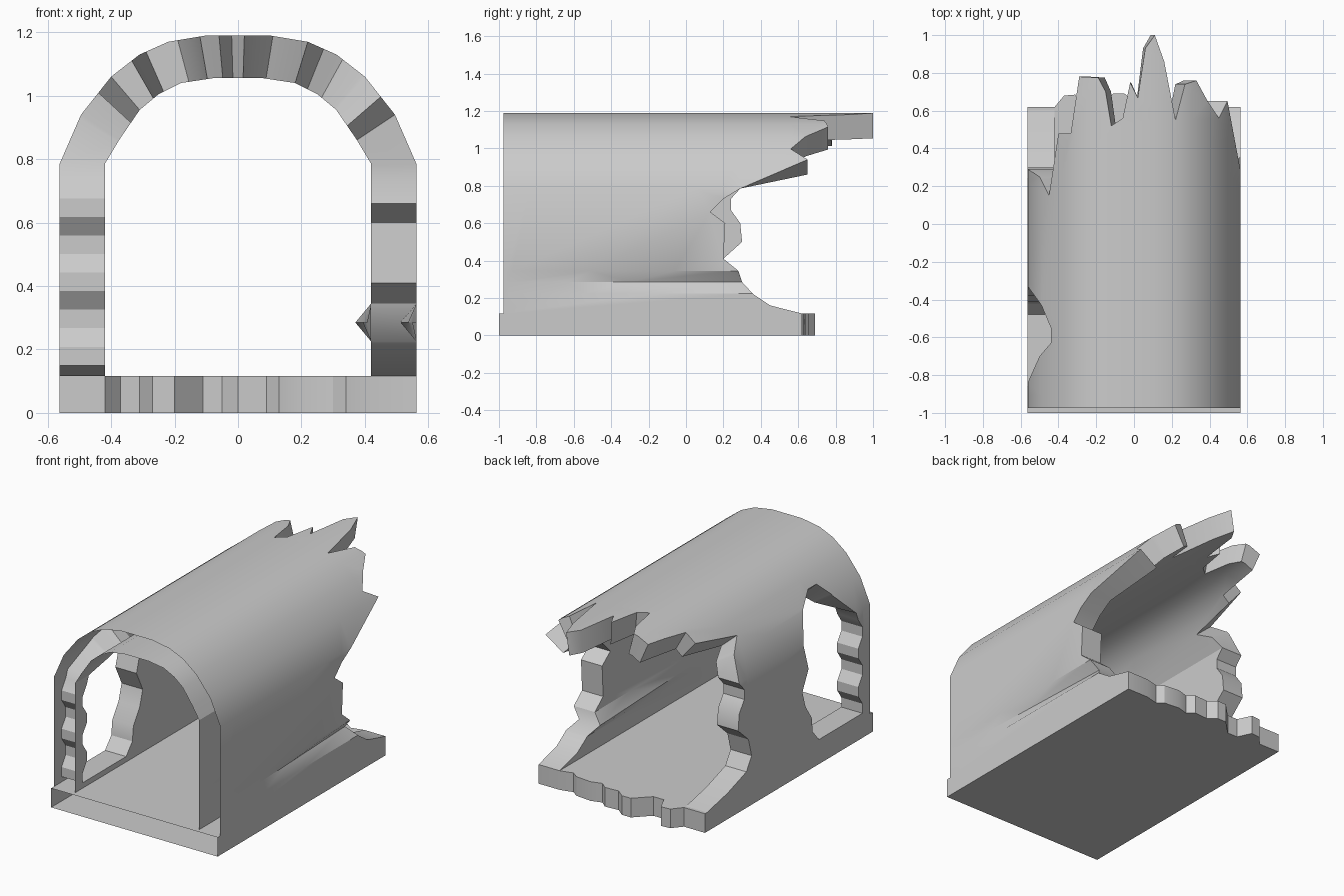
import bpy, bmesh
from math import radians

if "Cube" in bpy.data.objects:
    bpy.data.objects.remove(bpy.data.objects["Cube"])

WALL_TOP, HALF, FLOOR = 0.785, 0.5625, 0.117
MID = WALL_TOP + HALF          # unrolled position of the crown
FRONT = -0.975

# Arch section stations for the right half: outer x, z, inner x, z
ARCH = [(HALF, .785, .42, .785), (.495, .94, .375, .86), (.4, 1.06, .31, .955),
        (.31, 1.13, .25, 1.005), (.22, 1.17, .18, 1.04), (.1, 1.19, .08, 1.055)]
half = [(FLOOR, HALF, FLOOR, .42, FLOOR)] + [(MID - p[0],) + p for p in ARCH]
STATIONS = half + [(2 * MID - u, -a, b, -c, d) for u, a, b, c, d in reversed(half)]


def right(z, y): return (z, y)
def roof(x, y): return (MID - x, y)
def left(z, y): return (2 * MID - z, y)


def section(u):
    """Interpolate the arch section at unrolled position u."""
    for p, q in zip(STATIONS, STATIONS[1:]):
        if u <= q[0] + 1e-4:
            t = (u - p[0]) / (q[0] - p[0])
            return [p[i] + (q[i] - p[i]) * t for i in range(1, 5)]
    return STATIONS[-1][1:]


def thick_sheet(name, loops, cuts, place, keep_rim):
    """Fill a flat outline with holes, cut it, bend it into two skins, close the rim."""
    flat = bmesh.new()
    for loop in loops:
        vs = [flat.verts.new((u, y, 0)) for u, y in loop]
        for a, b in zip(vs, vs[1:] + vs[:1]):
            flat.edges.new((a, b))
    bmesh.ops.triangle_fill(flat, use_beauty=True, edges=flat.edges[:], normal=(0, 0, 1))
    for u in cuts:
        bmesh.ops.bisect_plane(flat, geom=flat.verts[:] + flat.edges[:] + flat.faces[:],
                               dist=1e-5, plane_co=(u, 0, 0), plane_no=(1, 0, 0))
    bm = bmesh.new()
    outer, inner = {}, {}
    for v in flat.verts:
        a, b = place(v.co.x, v.co.y)
        outer[v], inner[v] = bm.verts.new(a), bm.verts.new(b)
    for f in flat.faces:
        bm.faces.new([outer[v] for v in f.verts])
        bm.faces.new([inner[v] for v in reversed(f.verts)])
    for e in flat.edges:
        a, b = e.verts
        if e.is_boundary and keep_rim(a.co, b.co):
            bm.faces.new((outer[a], outer[b], inner[b], inner[a]))
    bmesh.ops.recalc_face_normals(bm, faces=bm.faces[:])
    me = bpy.data.meshes.new(name)
    bm.to_mesh(me)
    bm.free()
    flat.free()
    ob = bpy.data.objects.new(name, me)
    bpy.context.collection.objects.link(ob)
    bpy.ops.object.select_all(action='DESELECT')
    ob.select_set(True)
    bpy.context.view_layer.objects.active = ob
    bpy.ops.object.shade_smooth_by_angle(angle=radians(30))
    return ob


# Vaulted shell: broken back edge running from right wall over roof to left wall
edge = [right(FLOOR, FRONT)]
edge += [right(z, y) for z, y in [
    (FLOOR, .62), (.16, .45), (.22, .36), (.285, .3), (.345, .28), (.41, .2),
    (.6, .21), (.66, .13), (.73, .2), (.785, .29)]]
edge += [roof(x, y) for x, y in [
    (.495, .65), (.45, .56), (.39, .65), (.33, .76), (.27, .74), (.22, .55), (.16, .86),
    (.11, 1.0), (.06, .93), (.02, .67), (-.02, .75), (-.06, .56), (-.12, .52),
    (-.15, .7), (-.19, .775), (-.29, .78), (-.335, .48), (-.4, .48), (-.45, .15),
    (-.5, .25)]]
edge += [left(z, y) for z, y in [
    (.785, .29), (.73, .24), (.67, .24), (.6, .29), (.5, .3), (.41, .2),
    (.3, .17), (.22, .22), (.16, .4), (FLOOR, .6), (FLOOR, FRONT)]]

# Ragged opening in the left wall
hole = [left(.785, -.84), roof(-.5, -.7), roof(-.44, -.63), roof(-.44, -.55),
        roof(-.49, -.43), left(.785, -.33)]
hole += [left(z, y) for z, y in [(.72, -.35), (.62, -.38), (.5, -.32), (.4, -.35),
                                 (.31, -.41), (.22, -.42), (.15, -.48)]]
hole += [left(.15 + .0585 * i, -.9 if i % 4 < 2 else -.86) for i in range(11)]

DENT = .285


def bend(u, y):
    xo, zo, xi, zi = section(u)
    # inward dent of the right wall, growing towards the broken end
    d = .05 * max(0, 1 - abs(u - DENT) / .06) * (y - FRONT) / (.3 - FRONT)
    return (xo - d, y, zo), (xi - d, y, zi)


def shell_rim(a, b):
    # front end and wall feet stay open
    mid_u, mid_y = (a.x + b.x) / 2, (a.y + b.y) / 2
    return mid_y > FRONT + .001 and FLOOR + .001 < mid_u < 2 * MID - FLOOR - .001


thick_sheet("vault_shell", [edge, hole],
            [s[0] for s in STATIONS[1:-1]] + [DENT - .06, DENT, DENT + .06],
            bend, shell_rim)

# Floor slab with a crumbled back edge
slab = [(-HALF, -1), (-HALF, .62), (-.42, .62), (-.37, .68), (-.31, .685), (-.27, .6),
        (-.2, .6), (-.16, .64), (-.11, .69), (-.05, .69), (0, .65), (.09, .655),
        (.13, .62), (.2, .64), (.3, .63), (.34, .6), (.42, .62), (HALF, .62), (HALF, -1)]
thick_sheet("floor_slab", [slab], [-.42, .42],
            lambda x, y: ((x, y, FLOOR), (x, y, 0)),
            lambda a, b: (a.y + b.y) / 2 > -.999)
